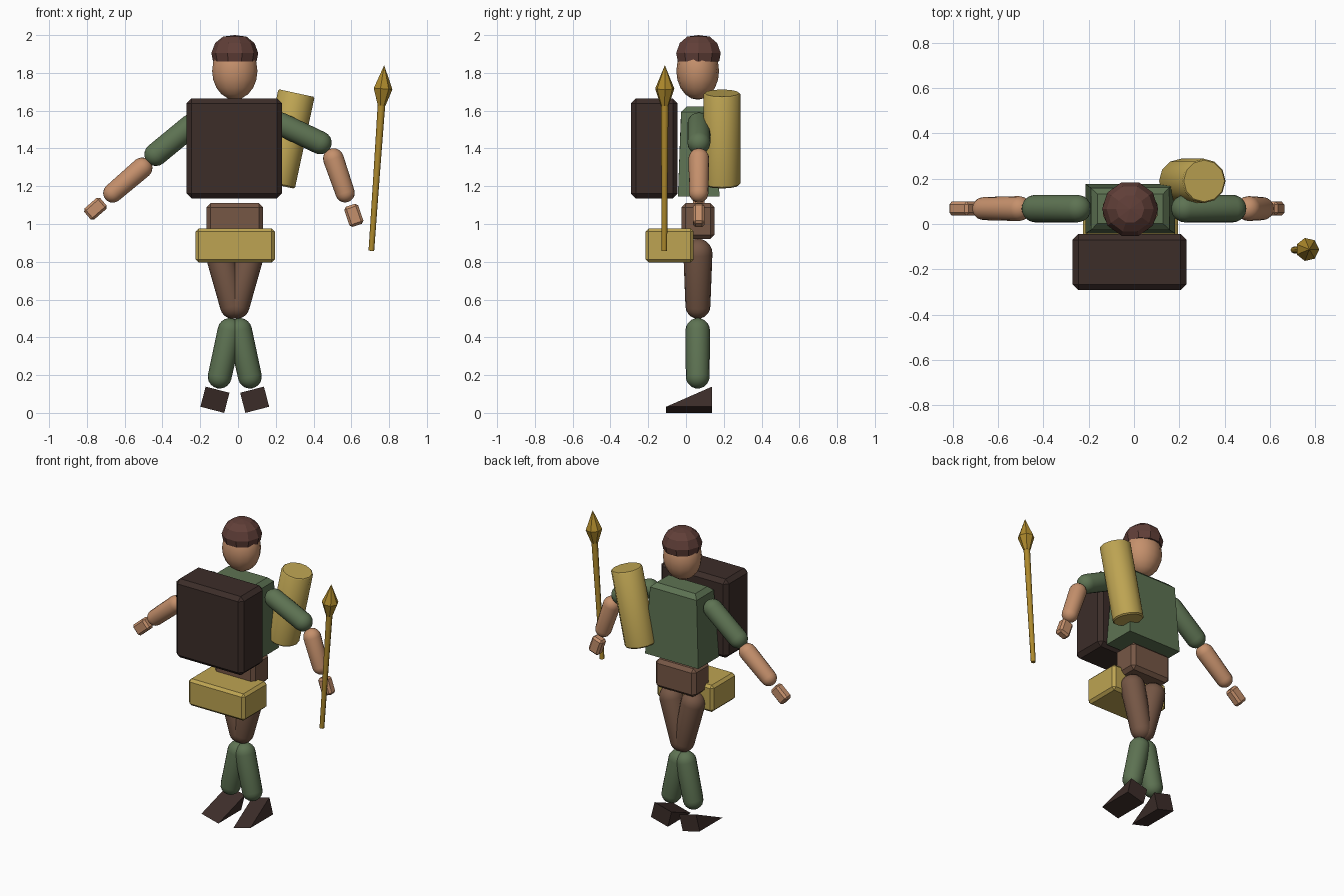
import bpy, bmesh, math
from mathutils import Vector, Matrix

if "Cube" in bpy.data.objects:
    bpy.data.objects.remove(bpy.data.objects["Cube"])

CX, CY = -0.017, 0.067  # body axis


def mat(name, r, g, b):
    m = bpy.data.materials.new(name)
    m.diffuse_color = (r, g, b, 1)
    m.use_nodes = True
    m.node_tree.nodes["Principled BSDF"].inputs["Base Color"].default_value = m.diffuse_color
    return m


GREEN = mat("green_cloth", 0.11, 0.17, 0.085)
BROWN = mat("brown_cloth", 0.18, 0.095, 0.06)
DARK = mat("dark_leather", 0.045, 0.026, 0.022)
SKIN = mat("skin", 0.56, 0.28, 0.15)
STRAW = mat("straw", 0.51, 0.37, 0.085)
GOLD = mat("gold", 0.42, 0.25, 0.025)
HAT = mat("hat_felt", 0.12, 0.05, 0.04)


def finish(name, bm, material, smooth=None):
    bmesh.ops.recalc_face_normals(bm, faces=bm.faces)
    me = bpy.data.meshes.new(name)
    bm.to_mesh(me)
    bm.free()
    ob = bpy.data.objects.new(name, me)
    bpy.context.collection.objects.link(ob)
    me.materials.append(material)
    if smooth:
        bpy.ops.object.select_all(action='DESELECT')
        ob.select_set(True)
        bpy.context.view_layer.objects.active = ob
        bpy.ops.object.shade_smooth_by_angle(angle=math.radians(smooth))
    return ob


def box(name, center, size, material, bevel=0.0, tilt=0.0, top=(1, 1), bevel_bottom=True):
    """Bevelled box, tilted in the xz plane; top scales the upper face."""
    bm = bmesh.new()
    bmesh.ops.create_cube(bm, size=1)
    for v in bm.verts:
        s = top if v.co.z > 0 else (1, 1)
        v.co = Vector((v.co.x * size[0] * s[0], v.co.y * size[1] * s[1], v.co.z * size[2]))
    if bevel:
        edges = [e for e in bm.edges
                 if bevel_bottom or all(v.co.z > 0 for v in e.verts)]
        bmesh.ops.bevel(bm, geom=edges, offset=bevel, segments=1, affect='EDGES')
    bm.transform(Matrix.Translation(center) @ Matrix.Rotation(tilt, 4, 'Y'))
    return finish(name, bm, material)


def lathe(name, rings, a, b, segs, material, smooth=None):
    """Revolve (radius, distance) rings about the axis from a towards b."""
    a, b = Vector(a), Vector(b)
    rot = Vector((0, 0, 1)).rotation_difference(b - a).to_matrix().to_4x4()
    m = Matrix.Translation(a) @ rot
    bm = bmesh.new()
    loops = []
    for r, d in rings:
        n = 1 if r == 0 else segs
        loops.append([bm.verts.new(m @ Vector((r * math.cos(2 * math.pi * i / segs),
                                               r * math.sin(2 * math.pi * i / segs), d)))
                      for i in range(n)])
    for p, q in zip(loops, loops[1:]):
        for i in range(segs):
            j = (i + 1) % segs
            if len(p) == 1:
                bm.faces.new((p[0], q[j], q[i]))
            elif len(q) == 1:
                bm.faces.new((p[i], p[j], q[0]))
            else:
                bm.faces.new((p[i], p[j], q[j], q[i]))
    for lp in (loops[0], loops[-1]):
        if len(lp) > 1:
            bm.faces.new(lp)
    return finish(name, bm, material, smooth)


def limb(name, a, b, r0, r1, material):
    """Round-ended limb with joint centres a and b."""
    n, length = 5, (Vector(b) - Vector(a)).length
    ang = [math.pi / 2 * i / n for i in range(n + 1)]
    rings = [(r0 * math.sin(t), -r0 * math.cos(t)) for t in ang]
    rings += [(r1 * math.cos(t), length + r1 * math.sin(t)) for t in ang[:-1]]
    rings.append((0, length + r1))
    lathe(name, rings, a, b, 16, material, 50)


# Head
bm = bmesh.new()
bmesh.ops.create_uvsphere(bm, u_segments=14, v_segments=10, radius=1)
bm.transform(Matrix.Translation((CX, 0.062, 1.81)) @ Matrix.Diagonal((0.123, 0.113, 0.152, 1)))
finish("head", bm, SKIN, 40)

# Cap
lathe("cap", [(0.115, 0), (0.124, 0.045), (0.104, 0.098), (0.062, 0.132), (0, 0.14)],
      (CX, 0.066, 1.86), (CX, 0.066, 2), 10, HAT)

# Torso, hips and carried boxes
box("torso", (CX, CY, 1.383), (0.396, 0.22, 0.476), GREEN, 0.028, 0, (0.87, 0.84), False)
box("hips", (CX, 0.063, 1.015), (0.3, 0.176, 0.19), BROWN, 0.022)
box("pack", (-0.02, -0.168, 1.4), (0.504, 0.248, 0.53), DARK, 0.026)
box("pouch", (-0.015, -0.087, 0.886), (0.42, 0.256, 0.18), STRAW, 0.017)

# Legs and wedge shoes
for side, s in (("left", -1), ("right", 1)):
    limb(side + "_thigh", (CX + s * 0.08, 0.063, 0.845), (CX + s * 0.012, 0.063, 0.565),
         0.077, 0.066, BROWN)
    limb(side + "_shin", (CX + s * 0.026, 0.062, 0.437), (CX + s * 0.08, 0.062, 0.192),
         0.065, 0.063, GREEN)
    bm = bmesh.new()
    ends = [[bm.verts.new((x, y, z)) for y, z in ((-0.105, 0), (0.138, 0), (0.138, 0.11))]
            for x in (0, 0.13)]
    for e in ends:
        bm.faces.new(e)
    for i in range(3):
        j = (i + 1) % 3
        bm.faces.new((ends[0][i], ends[0][j], ends[1][j], ends[1][i]))
    bm.transform(Matrix.Diagonal((s, 1, 1, 1)))
    bm.transform(Matrix.Translation((CX + s * 0.056, 0, 0)) @
                 Matrix.Rotation(-s * math.radians(14.5), 4, 'Y'))
    finish(side + "_shoe", bm, DARK)

# Arms: shoulder, elbow, forearm start and end, hand centre, hand tilt
ARMS = {
    "left": ((-0.25, 1.52), (-0.435, 1.368), (-0.508, 1.297), (-0.663, 1.164),
             (-0.755, 1.081), 49),
    "right": ((0.225, 1.53), (0.435, 1.43), (0.505, 1.346), (0.567, 1.165),
              (0.613, 1.046), -19),
}
for side, (sh, el, f0, f1, hand, tilt) in ARMS.items():
    p = lambda q: (q[0], 0.068, q[1])
    limb(side + "_upper_arm", p(sh), p(el), 0.061, 0.061, GREEN)
    limb(side + "_forearm", p(f0), p(f1), 0.055, 0.051, SKIN)
    box(side + "_hand", p(hand), (0.078, 0.062, 0.112), SKIN, 0.013, math.radians(tilt))

# Bedroll
lathe("bedroll", [(0.09, 0), (0.098, 0.008), (0.098, 0.49), (0.092, 0.497)],
      (0.205, 0.19, 1.207), (0.31, 0.19, 1.695), 12, STRAW, 40)

# Spear
foot, tip = (0.706, -0.115, 0.858), (0.774, -0.112, 1.84)
lathe("spear_shaft", [(0.015, 0), (0.017, 0.4), (0.02, 0.78)], foot, tip, 8, GOLD, 50)
lathe("spear_head", [(0.021, 0.77), (0.052, 0.86), (0, 0.985)], foot, tip, 7, GOLD)
